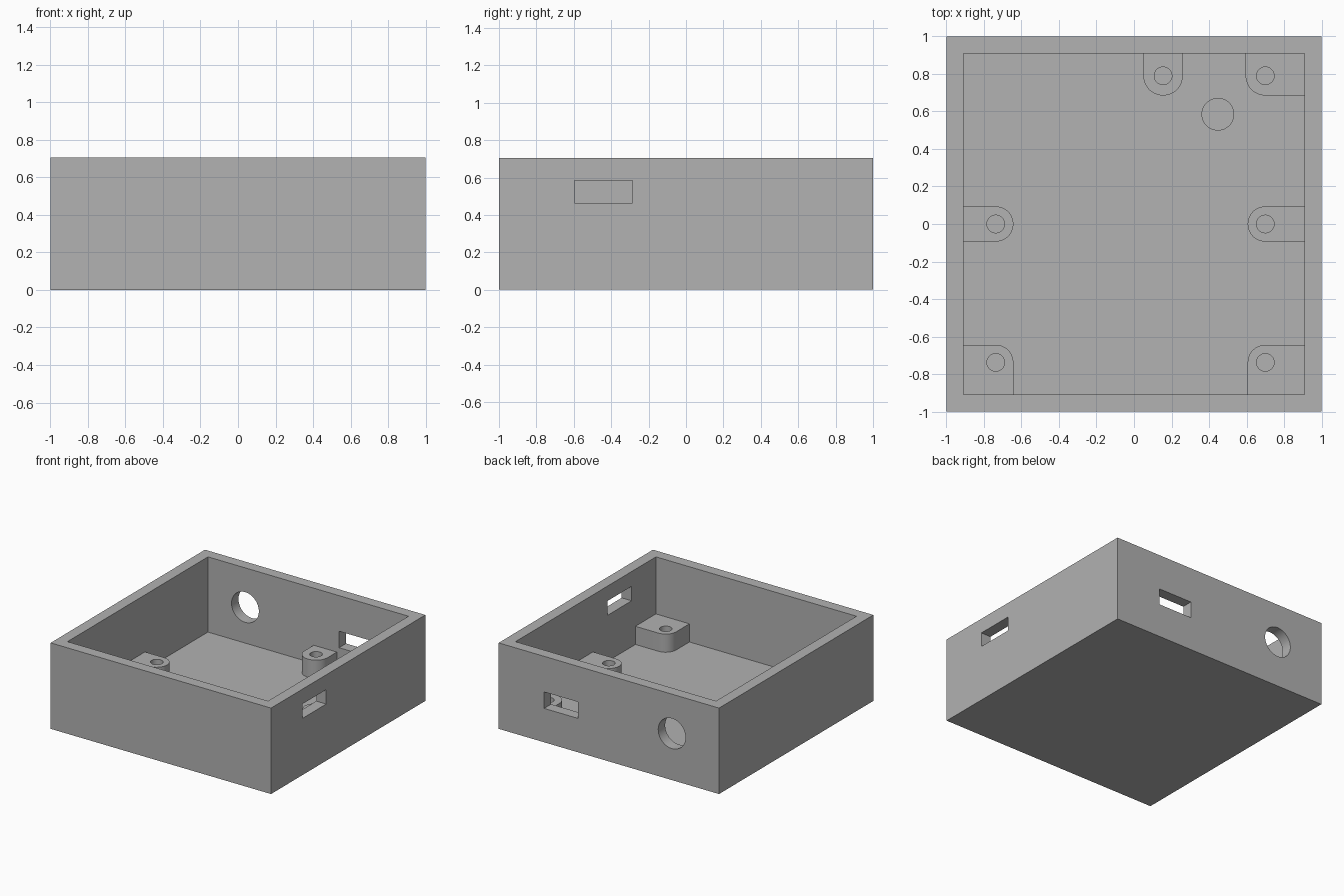
import bpy, bmesh, math
from mathutils import Matrix, Vector

if "Cube" in bpy.data.objects:
    bpy.data.objects.remove(bpy.data.objects["Cube"])

HEIGHT, FLOOR, INNER, BOSS_TOP = 0.705, 0.088, 0.91, 0.237
SINK = 0.01      # how far parts are set into the floor and walls

grey = bpy.data.materials.new("plain grey")
grey.use_nodes = True
grey.diffuse_color = (0.445, 0.445, 0.445, 1)
grey.node_tree.nodes["Principled BSDF"].inputs["Base Color"].default_value = grey.diffuse_color


def finish(name, bm):
    bmesh.ops.recalc_face_normals(bm, faces=bm.faces)
    mesh = bpy.data.meshes.new(name)
    bm.to_mesh(mesh)
    bm.free()
    mesh.materials.append(grey)
    obj = bpy.data.objects.new(name, mesh)
    bpy.context.collection.objects.link(obj)
    return obj


def box(name, low, high):
    low, high = Vector(low), Vector(high)
    bm = bmesh.new()
    bmesh.ops.create_cube(bm, size=1, matrix=Matrix.Translation((low + high) / 2)
                          @ Matrix.Diagonal((high - low).to_4d()))
    return finish(name, bm)


def cylinder(name, centre, radius, depth, axis="Z"):
    turn = Matrix.Rotation(math.pi / 2, 4, "X") if axis == "Y" else Matrix()
    bm = bmesh.new()
    bmesh.ops.create_cone(bm, cap_ends=True, segments=48, radius1=radius, radius2=radius,
                          depth=depth, matrix=Matrix.Translation(centre) @ turn)
    return finish(name, bm)


def cut(obj, cutters):
    """Subtract the cutters, bake the result and remove the cutters."""
    for cutter in cutters:
        cutter.hide_render = True
        mod = obj.modifiers.new("cut", "BOOLEAN")
        mod.operation, mod.solver, mod.object = "DIFFERENCE", "EXACT", cutter
    graph = bpy.context.evaluated_depsgraph_get()
    mesh = bpy.data.meshes.new_from_object(obj.evaluated_get(graph))
    obj.modifiers.clear()
    obj.data = mesh
    for cutter in cutters:
        bpy.data.objects.remove(cutter)


def smooth(obj):
    bpy.ops.object.select_all(action="DESELECT")
    obj.select_set(True)
    bpy.context.view_layer.objects.active = obj
    bpy.ops.object.shade_smooth_by_angle(angle=math.radians(30))


# Open tray with its side slot, back slot and round back opening
tray = box("tray", (-1, -1, 0), (1, 1, HEIGHT))
cut(tray, [
    box("cavity", (-INNER, -INNER, FLOOR), (INNER, INNER, 1)),
    box("side_slot", (0.8, -0.595, 0.465), (1.1, -0.285, 0.583)),
    box("back_slot", (0.28, 0.8, 0.278), (0.587, 1.1, 0.413)),
    cylinder("back_opening", (-0.572, 0.95, 0.382), 0.124, 0.3, "Y"),
])
smooth(tray)


def boss(name, x, y, radius, wall_x, wall_y):
    """Screw boss joined to the walls on the given sides (0 means none)."""
    reach = INNER + SINK
    sides = ((1, 1), (-1, 1), (-1, -1), (1, -1))
    outline = []
    for i, (sx, sy) in enumerate(sides):
        to_x, to_y = sx == wall_x, sy == wall_y
        if to_x or to_y:
            # Square corner run out to the wall
            outline.append((sx * reach if to_x else x + sx * radius,
                            sy * reach if to_y else y + sy * radius))
        else:
            # Rounded free corner
            for k in range(13):
                a = math.pi / 2 * (i + k / 12)
                outline.append((x + radius * math.cos(a), y + radius * math.sin(a)))
    bm = bmesh.new()
    face = bm.faces.new([bm.verts.new((px, py, FLOOR - SINK)) for px, py in outline])
    bmesh.ops.remove_doubles(bm, verts=bm.verts, dist=0.0001)
    grown = bmesh.ops.extrude_face_region(bm, geom=list(bm.faces), use_keep_orig=True)
    top = [v for v in grown["geom"] if isinstance(v, bmesh.types.BMVert)]
    bmesh.ops.translate(bm, verts=top, vec=(0, 0, BOSS_TOP - FLOOR + SINK))
    obj = finish(name, bm)
    cut(obj, [cylinder("screw_hole", (x, y, 0.2), 0.047, 0.5)])
    smooth(obj)


# Screw bosses along the walls and in the corners
boss("back_middle_boss", 0.155, 0.79, 0.105, 0, 1)
boss("back_corner_boss", 0.7, 0.79, 0.105, 1, 1)
for side, x in (("left", 0.7), ("right", -0.737)):
    wall = 1 if x > 0 else -1
    boss(side + "_middle_boss", x, 0, 0.094, wall, 0)
    boss(side + "_front_boss", x, -0.738, 0.094, wall, -1)

# Plain support post on the floor
post = cylinder("support_post", (0.447, 0.585, (BOSS_TOP + FLOOR - SINK) / 2),
                0.087, BOSS_TOP - FLOOR + SINK)
smooth(post)
